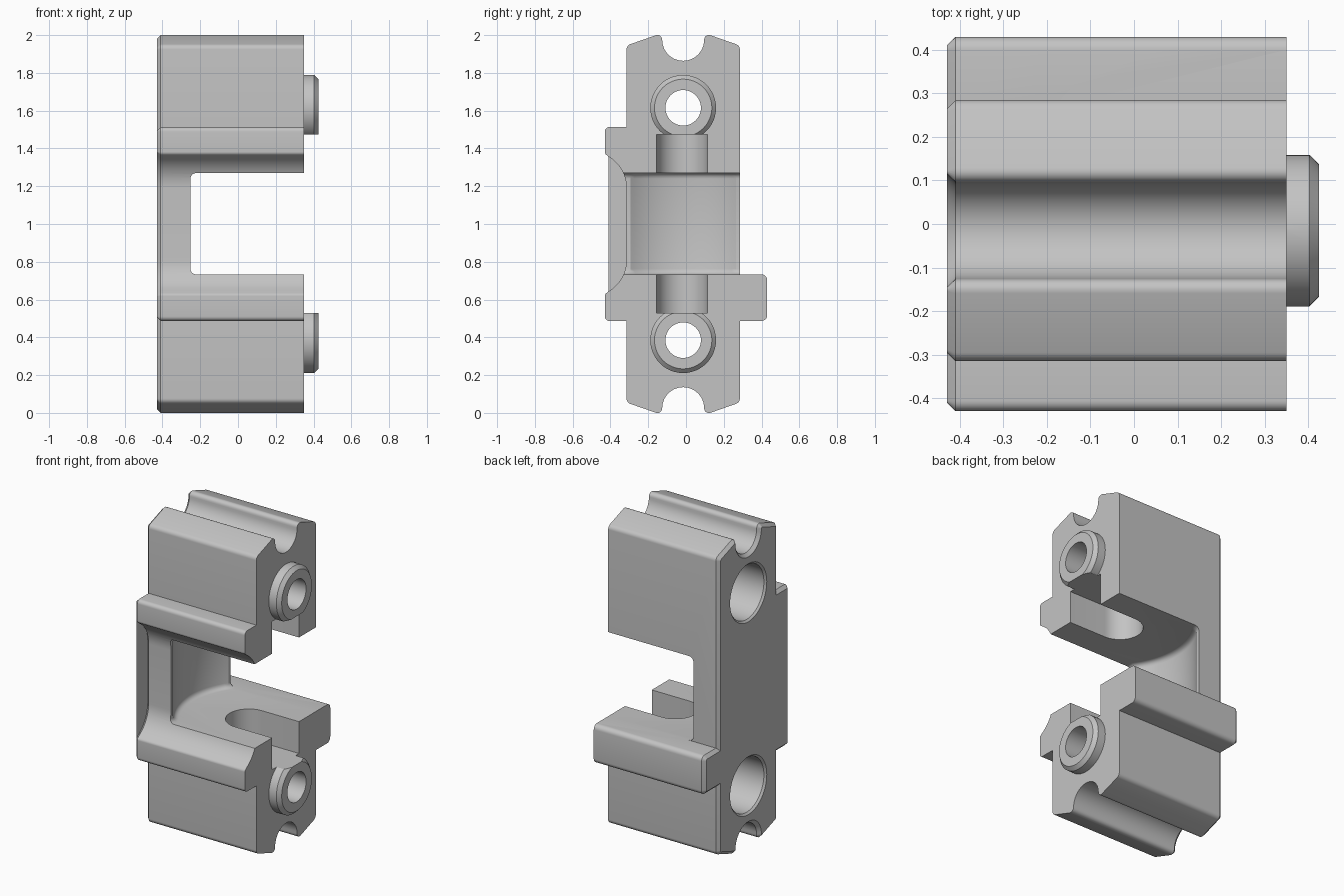
import bpy, bmesh
from math import sin, cos, pi, radians
from mathutils import Vector

if "Cube" in bpy.data.objects:
    bpy.data.objects.remove(bpy.data.objects["Cube"])

X_BACK, X_FACE, X_BOSS = -0.43, 0.35, 0.425
Y_MID = -0.015
BORES = (0.385, 1.615)

grey = bpy.data.materials.new("plain grey")
grey.use_nodes = True
grey.diffuse_color = (0.55, 0.55, 0.55, 1)
grey.node_tree.nodes["Principled BSDF"].inputs["Base Color"].default_value = grey.diffuse_color


def arc(cx, cy, r, a, b, n=16):
    return [(cx + r * cos(radians(a + (b - a) * i / n)),
             cy + r * sin(radians(a + (b - a) * i / n))) for i in range(n + 1)]


def rounded(points, n=6):
    """Replace every (u, v, radius) corner with a tangent arc."""
    out = []
    for i, p in enumerate(points):
        if len(p) == 2:
            out.append(p)
            continue
        c = Vector(p[:2])
        d1 = (Vector(points[i - 1][:2]) - c).normalized()
        d2 = (Vector(points[(i + 1) % len(points)][:2]) - c).normalized()
        half = d1.angle(d2) / 2
        mid = c + (d1 + d2).normalized() * (p[2] / sin(half))
        t = p[2] * cos(half) / sin(half)
        start, end = c + d1 * t - mid, c + d2 * t - mid
        sweep = start.angle(end)
        for k in range(n + 1):
            f = k / n
            v = (start * sin((1 - f) * sweep) + end * sin(f * sweep)) / sin(sweep)
            out.append(tuple(mid + v))
    return out


def finish(name, bm):
    bmesh.ops.recalc_face_normals(bm, faces=bm.faces)
    mesh = bpy.data.meshes.new(name)
    bm.to_mesh(mesh)
    bm.free()
    mesh.materials.append(grey)
    obj = bpy.data.objects.new(name, mesh)
    bpy.context.collection.objects.link(obj)
    return obj


def prism(name, points, place, low, high, bevel=0, segments=1, ends=(0,)):
    """Extrude an outline from low to high and bevel the rims listed in ends."""
    bm = bmesh.new()
    clean = [p for i, p in enumerate(points)
             if (Vector(p) - Vector(points[i - 1])).length > 0.001]
    first = bm.faces.new([bm.verts.new(place(u, v, low)) for u, v in clean])
    ext = bmesh.ops.extrude_face_region(bm, geom=[first], use_keep_orig=True)
    move = Vector(place(0, 0, high)) - Vector(place(0, 0, low))
    bmesh.ops.translate(bm, vec=move, verts=[g for g in ext["geom"]
                                           if isinstance(g, bmesh.types.BMVert)])
    last = next(g for g in ext["geom"] if isinstance(g, bmesh.types.BMFace))
    bmesh.ops.recalc_face_normals(bm, faces=bm.faces)
    if bevel:
        edges = [e for k in ends for e in (first, last)[k].edges]
        bmesh.ops.bevel(bm, geom=edges, offset=bevel, segments=segments,
                        profile=0.5, affect='EDGES', clamp_overlap=False)
    return finish(name, bm)


def lathe(name, profile, z, n=48):
    """Solid of revolution about an axis along x."""
    bm = bmesh.new()
    rings = [[bm.verts.new((x, Y_MID + r * cos(2 * pi * i / n), z + r * sin(2 * pi * i / n)))
              for i in range(n)] for x, r in profile]
    for a, b in zip(rings, rings[1:]):
        for i in range(n):
            j = (i + 1) % n
            bm.faces.new((a[i], a[j], b[j], b[i]))
    bm.faces.new(rings[0])
    bm.faces.new(rings[-1])
    return finish(name, bm)


def combine(target, tool, operation):
    mod = target.modifiers.new("join", 'BOOLEAN')
    mod.operation, mod.solver, mod.object = operation, 'EXACT', tool
    bpy.context.view_layer.objects.active = target
    bpy.ops.object.modifier_apply(modifier=mod.name)
    bpy.data.objects.remove(tool)


# Side outline, upper half: front ridge, sloped shoulders, top groove
upper = [*arc(-0.508, 1.19, 0.193, 0, 56, 10),
         (-0.43, 1.372, 0.02), (-0.43, 1.513, 0.024), (-0.315, 1.513),
         (-0.315, 1.945, 0.03), (-0.126, 2.011, 0.025),
         *arc(Y_MID, 1.975, 0.111, 180, 360, 24),
         (0.096, 2.011, 0.025), (0.285, 1.945, 0.03)]
lower = [(p[0], 2 - p[1], *p[2:]) for p in reversed(upper)]
back_rib = [(0.285, 0.487), (0.43, 0.487, 0.03), (0.43, 0.733, 0.03), (0.285, 0.733)]
outline = rounded(upper + back_rib[::-1] + lower)
body = prism("clamp_body", outline, lambda y, z, x: (x, y, z), X_BACK, X_FACE, bevel=0.02)

# Ring bosses on the open face
for z in BORES:
    boss = lathe("boss", [(0.2, 0.174), (X_BOSS - 0.022, 0.174), (X_BOSS, 0.152)], z)
    combine(body, boss, 'UNION')

# Central window with a hollow, filleted back wall
hollow = arc(0.147, Y_MID, 0.487, 215, 145, 24)
wall = hollow[0][0]
window = [(0.6, -0.7), (wall, -0.7), *hollow, (wall, 0.7), (0.6, 0.7)]
combine(body, prism("window_cutter", window, lambda x, y, z: (x, y, z), 0.733, 1.27,
                    bevel=0.03, segments=4, ends=(0, 1)), 'DIFFERENCE')

# Round-ended notch through both jaws
notch = [(0.6, -0.155), *arc(0.09, -0.02, 0.135, 270, 90, 24), (0.6, 0.115)]
combine(body, prism("notch_cutter", notch, lambda x, y, z: (x, y, z), 0.53, 1.475),
        'DIFFERENCE')

# Stepped through bores
for z in BORES:
    bore = lathe("bore_cutter", [(-0.6, 0.19), (X_BACK, 0.185), (X_BACK + 0.012, 0.173),
                                 (-0.21, 0.173), (-0.21, 0.094), (0.6, 0.094)], z)
    combine(body, bore, 'DIFFERENCE')

bpy.ops.object.select_all(action='DESELECT')
body.select_set(True)
bpy.context.view_layer.objects.active = body
bpy.ops.object.shade_smooth_by_angle(angle=radians(30))
